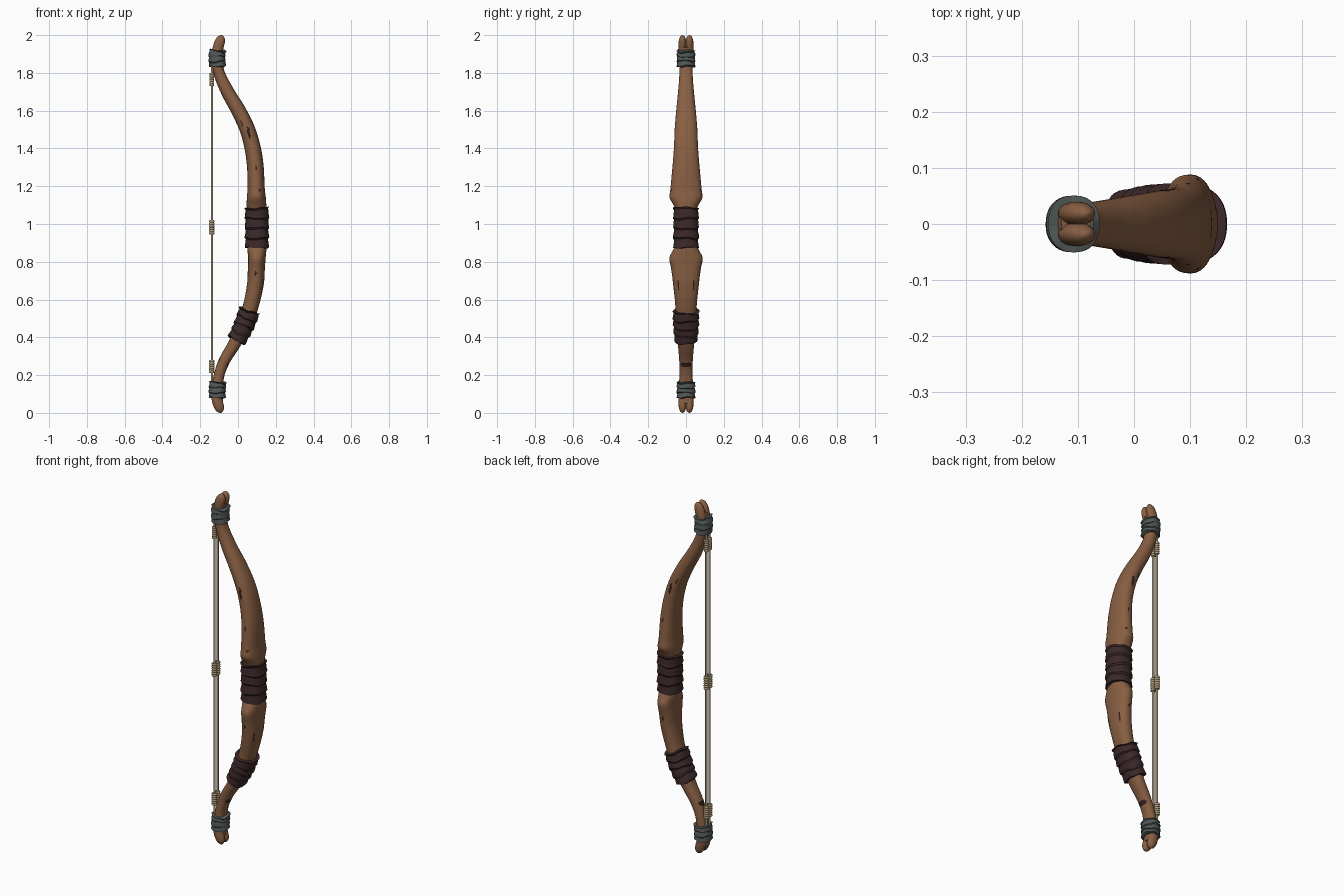
import bpy, math, random

if "Cube" in bpy.data.objects:
    bpy.data.objects.remove(bpy.data.objects["Cube"])

random.seed(4)


def material(name, rgb):
    m = bpy.data.materials.new(name)
    m.diffuse_color = (*rgb, 1)
    m.use_nodes = True
    m.node_tree.nodes["Principled BSDF"].inputs["Base Color"].default_value = m.diffuse_color
    return m


WOOD = material("warm wood", (0.25, 0.115, 0.056))
CRACK = material("dark crack", (0.03, 0.014, 0.01))
LEATHER = material("dark leather", (0.045, 0.021, 0.022))
METAL = material("grey binding", (0.08, 0.096, 0.09))
STRING = material("string", (0.38, 0.31, 0.2))
CORD = material("cord", (0.45, 0.34, 0.2))

# Limb stations: height, x centre, half thickness, half width
LIMB = [
    (0.05, -.108, .028, .036), (0.12, -.110, .030, .038), (0.20, -.100, .028, .035),
    (0.28, -.070, .030, .036), (0.36, -.022, .033, .043), (0.46, .030, .038, .053),
    (0.56, .066, .041, .056), (0.68, .092, .044, .068), (0.76, .097, .045, .078),
    (0.82, .100, .046, .088), (0.86, .100, .050, .070), (0.89, .100, .050, .055),
    (1.07, .100, .050, .055), (1.10, .098, .052, .066), (1.14, .097, .050, .087),
    (1.18, .096, .046, .083), (1.30, .092, .044, .072), (1.40, .078, .043, .064),
    (1.50, .050, .041, .060), (1.60, .003, .039, .052), (1.70, -.055, .035, .042),
    (1.80, -.100, .030, .035), (1.88, -.112, .030, .037), (1.94, -.103, .027, .036),
]


def station(table, z):
    """Smoothly interpolate (x, thickness, width) at height z."""
    i = 0
    while i < len(table) - 2 and table[i + 1][0] < z:
        i += 1
    p, q = table[i], table[i + 1]
    o, r = table[max(i - 1, 0)], table[min(i + 2, len(table) - 1)]
    h = q[0] - p[0]
    t = (z - p[0]) / h
    out = []
    for k in (1, 2, 3):
        m0 = (q[k] - o[k]) / (q[0] - o[0]) * h
        m1 = (r[k] - p[k]) / (r[0] - p[0]) * h
        out.append((2*t**3 - 3*t*t + 1) * p[k] + (t**3 - 2*t*t + t) * m0
                   + (3*t*t - 2*t**3) * q[k] + (t**3 - t*t) * m1)
    return out


def loft(name, rings, sides, mats, power=1.0, y=0.0, wave=0.0, angle=40, paint=None):
    """Sweep elliptical rings (x, z, half thickness, half width) lying across their path."""
    verts, faces, keys = [], [], []
    n = len(rings)
    for i, (x, z, rx, ry) in enumerate(rings):
        a, b = rings[max(i - 1, 0)], rings[min(i + 1, n - 1)]
        dx, dz = b[0] - a[0], b[1] - a[1]
        length = math.hypot(dx, dz) or 1
        tx, tz = dx / length, dz / length
        for j in range(sides):
            th = math.tau * j / sides
            c, s = math.cos(th), math.sin(th)
            c = math.copysign(abs(c) ** power, c) * rx
            s = math.copysign(abs(s) ** power, s) * ry
            w = wave * (math.sin(2 * th + i * .35) + .6 * math.sin(5 * th + 1))
            verts.append((x + tz * c + tx * w, y + s, z - tx * c + tz * w))
    for i in range(n - 1):
        for j in range(sides):
            k = (j + 1) % sides
            faces.append((i*sides + j, i*sides + k, (i+1)*sides + k, (i+1)*sides + j))
            keys.append(((rings[i][1] + rings[i+1][1]) / 2, math.tau * (j + .5) / sides))
    faces.append(tuple(reversed(range(sides))))
    faces.append(tuple(range((n - 1) * sides, n * sides)))
    me = bpy.data.meshes.new(name)
    me.from_pydata(verts, [], faces)
    for m in mats:
        me.materials.append(m)
    if paint:
        for f, key in zip(me.polygons, keys):
            f.material_index = paint(*key)
    ob = bpy.data.objects.new(name, me)
    bpy.context.collection.objects.link(ob)
    bpy.ops.object.select_all(action='DESELECT')
    ob.select_set(True)
    bpy.context.view_layer.objects.active = ob
    bpy.ops.object.shade_smooth_by_angle(angle=math.radians(angle))
    return ob


# Cracks: height, angle from the outer face, half height, half angle
CRACKS = [(1.485, 1.55, .032, .16), (1.54, 1.9, .02, .1), (1.30, 1.5, .012, .12),
          (1.18, 1.2, .009, .1), (0.68, .6, .024, .1), (0.265, 0, .014, .9),
          (0.27, 3.1, .012, .7), (0.74, 1.6, .009, .1)]


def crack(z, th):
    th = min(th, math.tau - th)
    for cz, ct, hz, ht in CRACKS:
        if ((z - cz) / hz) ** 2 + ((th - ct + (z - cz) * 3 * (ct > 1)) / ht) ** 2 < 1:
            return 1
    return 0


# Carved limb
rings = []
for i in range(241):
    z = 0.05 + 1.89 * i / 240
    x, rx, ry = station(LIMB, z)
    rings.append((x, z, rx, ry))
loft("limb", rings, 48, [WOOD, CRACK], power=.88, paint=crack)

# Forked tips: two rounded lobes at each end
TIP = [(-.112, 1.89, .026), (-.108, 1.925, .027), (-.101, 1.95, .028), (-.094, 1.97, .026),
       (-.089, 1.985, .021), (-.086, 1.995, .012), (-.085, 2.0, .003)]
for end in ("upper", "lower"):
    for side, sy in (("front", -1), ("back", 1)):
        pts = [(x, z, r, r * .76) for x, z, r in TIP]
        if end == "lower":
            pts = [(x - .005, 2 - z, a, b) for x, z, a, b in reversed(pts)]
        loft(f"{end}_tip_{side}", pts, 20, [WOOD], y=sy * .0185, angle=60)


def wrap(name, z0, z1, grow_x, grow_y, turns, ridge, mat, wave, fixed=None):
    """Binding wound round the limb with overlapping turns and closed ends."""
    out, steps = [], turns * 6
    for i in range(steps + 1):
        t = i / steps
        z = z0 + (z1 - z0) * t
        x, rx, ry = station(LIMB, z)
        if fixed:
            rx, ry = fixed
        lift = ridge * (1 - (i % 6) / 5) + random.uniform(-.001, .001)
        out.append((x, z, rx + grow_x + lift, ry + grow_y + lift))
    # Turn the ends inwards
    a, b = out[0], out[-1]
    dx = (b[0] - a[0]) / (z1 - z0) * .002
    first = (a[0] - dx, a[1] - .002, a[2] * .75, a[3] * .75)
    last = (b[0] + dx, b[1] + .002, b[2] * .75, b[3] * .75)
    loft(name, [first] + out + [last], 40, [mat], power=.88, wave=wave, angle=35)


# Leather grip and lower leather wrap
wrap("grip_wrap", 0.875, 1.085, 0, 0, 4, .006, LEATHER, .003, fixed=(.059, .063))
wrap("lower_wrap", 0.385, 0.54, .013, .011, 4, .006, LEATHER, .004)

# Grey bindings that hold the string
wrap("upper_binding", 1.835, 1.918, 0, 0, 3, .004, METAL, .003, fixed=(.042, .046))
wrap("lower_binding", 0.082, 0.162, 0, 0, 3, .004, METAL, .003, fixed=(.042, .046))

# Twin strings with cord lashings
SX = -.138
for side, y in (("front", -.014), ("back", .014)):
    loft(f"string_{side}", [(SX, .13, .006, .006), (SX, 1.87, .006, .006)],
         10, [STRING], y=y)
    for label, z0, z1, r in (("upper", 1.73, 1.80, .010), ("middle", .945, 1.02, .012),
                             ("lower", .21, .28, .012)):
        coils = []
        for i in range(25):
            rr = r + .003 * abs(math.sin(math.pi * i / 4))
            coils.append((SX - .001, z0 + (z1 - z0) * i / 24, rr, rr))
        loft(f"{label}_lashing_{side}", coils, 14, [CORD], y=y)
